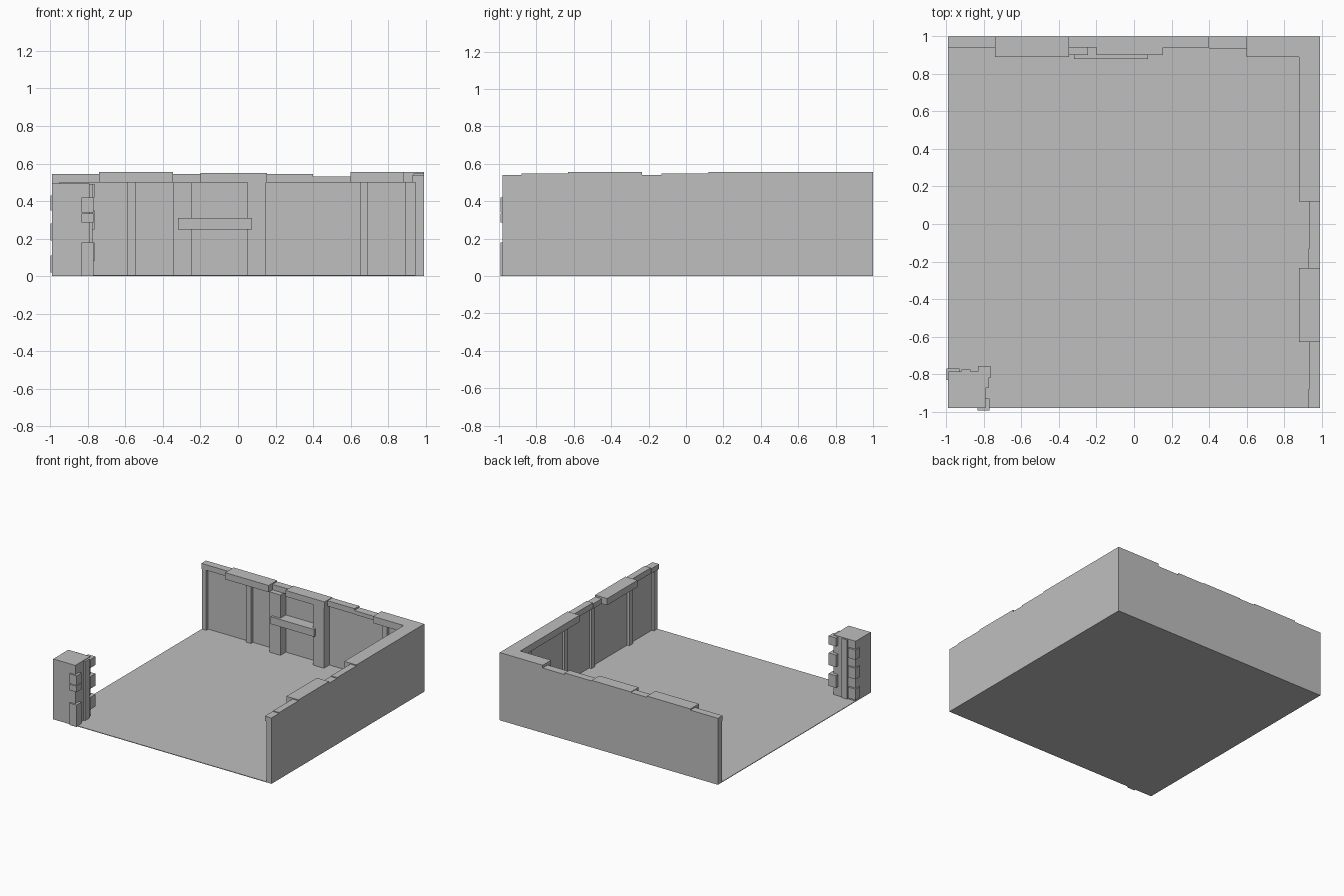
import bpy

if "Cube" in bpy.data.objects:
    bpy.data.objects.remove(bpy.data.objects["Cube"])

stone = bpy.data.materials.new("light grey stone")
stone.use_nodes = True
GREY = (0.52, 0.52, 0.52, 1)
stone.diffuse_color = GREY
stone.node_tree.nodes["Principled BSDF"].inputs["Base Color"].default_value = GREY

X0, X1, Y0, Y1 = -0.99, 0.99, -0.98, 1.0
WALL_TOP = 0.5


def box(name, x, y, z):
    """Box spanning the given (min, max) ranges."""
    bpy.ops.mesh.primitive_cube_add(size=1)
    ob = bpy.context.object
    ob.name = ob.data.name = name
    spans = (x, y, z)
    for v in ob.data.vertices:
        v.co = [s[0] if c < 0 else s[1] for c, s in zip(v.co, spans)]
    ob.data.materials.append(stone)
    return ob


# Floor and the two plain wall panels
box("floor", (X0, X1), (Y0, Y1), (0, 0.005))
box("back_wall", (X0, X1), (0.97, Y1), (0, WALL_TOP))
box("side_wall", (0.965, X1), (Y0, Y1), (0, WALL_TOP))

# Coping stones of the back wall: start, end, inner face, top
for a, b, inner, top in [(X0, -0.74, 0.94, 0.545), (-0.74, -0.345, 0.89, 0.555),
                         (-0.345, -0.2, 0.94, 0.545), (-0.2, 0.155, 0.9, 0.55),
                         (0.155, 0.4, 0.94, 0.545), (0.4, 0.6, 0.935, 0.532),
                         (0.6, X1, 0.89, 0.555)]:
    box("back_coping", (a, b), (inner, Y1), (WALL_TOP, top))

# Coping stones of the side wall
for a, b, inner, top in [(0.12, 0.89, 0.88, 0.555), (-0.13, 0.12, 0.935, 0.547),
                         (-0.235, -0.13, 0.93, 0.54), (-0.63, -0.235, 0.88, 0.555),
                         (-0.88, -0.63, 0.935, 0.547), (Y0, -0.88, 0.93, 0.54)]:
    box("side_coping", (inner, X1), (a, b), (WALL_TOP, top))

# Upright posts on the back wall, the middle pair being deep
for a, b, inner in [(X0, -0.95, 0.945), (-0.59, -0.545, 0.945), (-0.345, -0.245, 0.9),
                    (0.05, 0.15, 0.9), (0.65, 0.69, 0.945), (0.89, 0.965, 0.945)]:
    box("back_post", (a, b), (inner, 0.97), (0, WALL_TOP))
box("shelf", (-0.32, 0.075), (0.88, 0.97), (0.25, 0.31))

# Upright posts on the side wall
for a, b in [(Y0, -0.935), (-0.66, -0.615), (-0.17, -0.125), (0.18, 0.225), (0.65, 0.695)]:
    box("side_post", (0.945, 0.965), (a, b), (0, WALL_TOP))

# Corner pillar with upright strips on its two inner faces
box("pillar", (X0, -0.79), (Y0, -0.785), (0, 0.495))
box("pillar_strip", (-0.79, -0.775), (-0.875, -0.82), (0, 0.49))
box("pillar_strip", (-0.92, -0.87), (-0.785, -0.775), (0, 0.49))

# Staggered corner stones
for low, high in [(0.34, 0.42), (0.285, 0.335), (0, 0.18)]:
    box("front_corner_stone", (-0.835, -0.77), (-0.993, -0.93), (low, high))
for low, high in [(0.42, 0.49), (0.25, 0.35), (0.08, 0.18)]:
    box("inner_corner_stone", (-0.83, -0.764), (-0.82, -0.757), (low, high))
for low, high in [(0.35, 0.43), (0.19, 0.28), (0.02, 0.11)]:
    box("rear_corner_stone", (-0.998, -0.93), (-0.83, -0.77), (low, high))
